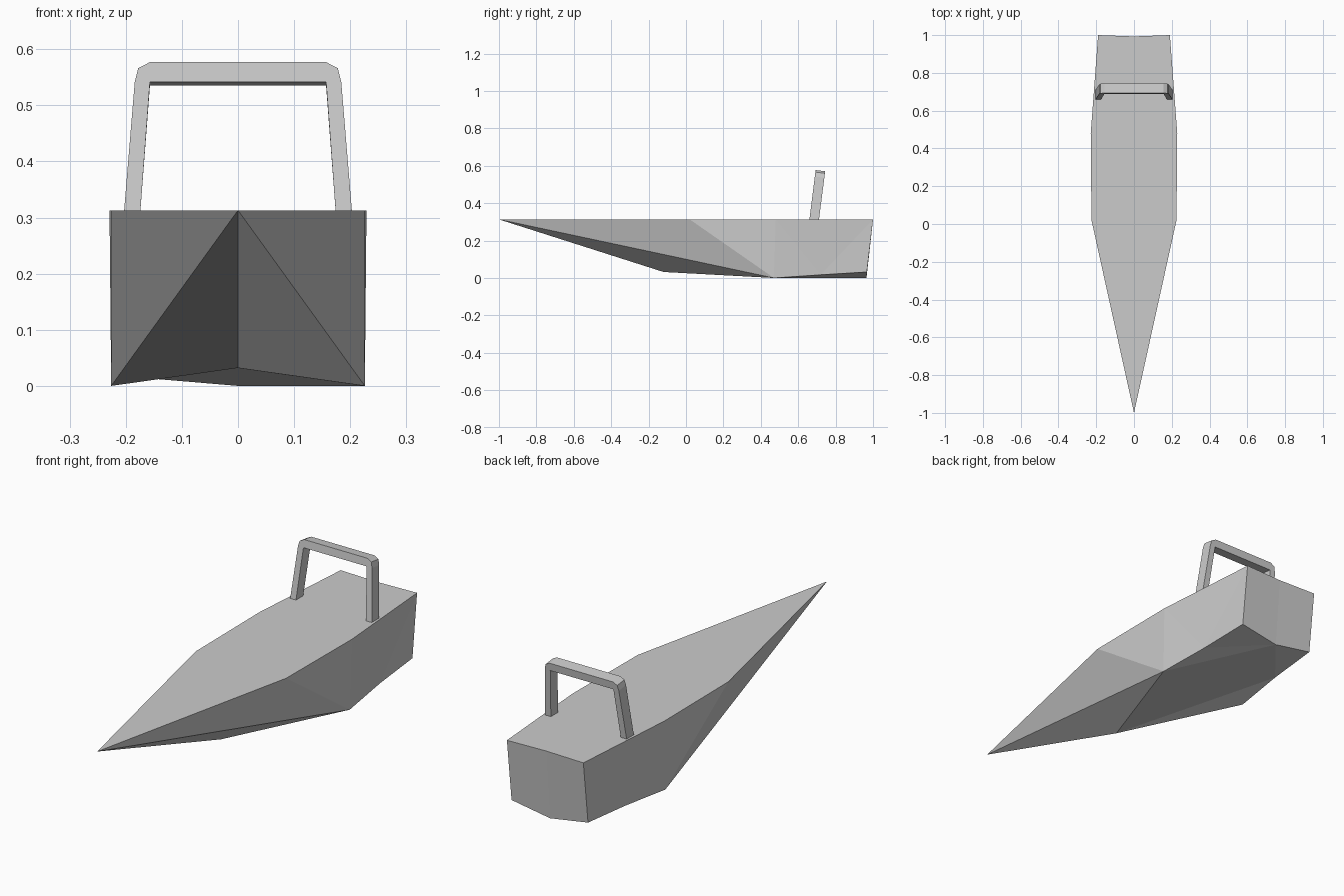
import bpy

if "Cube" in bpy.data.objects:
    bpy.data.objects.remove(bpy.data.objects["Cube"])


def make_object(name, verts, faces):
    mesh = bpy.data.meshes.new(name)
    mesh.from_pydata(verts, [], faces)
    mesh.update()
    obj = bpy.data.objects.new(name, mesh)
    bpy.context.collection.objects.link(obj)
    return obj


DECK = 0.313

# Hull: centreline points, then six points per side (deck rim and chine)
centre = [(0, -1, DECK), (0, -0.12, 0.032), (0, 0.965, 0), (0, 0.993, DECK)]
side = [(0.225, 0.02, DECK), (0.229, 0.48, DECK), (0.19, 1.0, DECK),
        (0.19, 0.967, 0.032), (0.202, 0.72, 0.017), (0.226, 0.47, 0)]
verts = centre + side + [(-x, y, z) for x, y, z in side]
BOW, FOREFOOT, KEEL, STERN = range(4)

faces = []
for first, right in ((4, True), (10, False)):
    rim_f, rim_m, rim_b, ch_b, ch_m, ch_f = range(first, first + 6)
    half = [
        (BOW, ch_f, rim_f), (BOW, FOREFOOT, ch_f),           # bow
        (rim_f, ch_f, rim_m), (rim_m, ch_f, ch_m),           # topsides
        (rim_m, ch_m, rim_b), (rim_b, ch_m, ch_b),
        (rim_b, ch_b, KEEL, STERN),                          # transom
        (KEEL, ch_b, ch_m),                                  # bottom
    ]
    # the bottom is split differently on the two sides
    if right:
        half += [(KEEL, ch_m, ch_f), (KEEL, ch_f, FOREFOOT)]
    else:
        half += [(KEEL, ch_m, FOREFOOT), (FOREFOOT, ch_m, ch_f)]
    faces += half if right else [f[::-1] for f in half]

# Deck, one flat polygon
faces.append((BOW, 4, 5, 6, STERN, 12, 11, 10))
make_object("hull", verts, faces)

# Arch: half outline (outer, inner) swept back, leaning aft
half = [((0.203, 0.312), (0.174, 0.312)),
        ((0.184, 0.542), (0.157, 0.541)),
        ((0.178, 0.566), (0.157, 0.5415)),
        ((0.157, 0.577), (0.156, 0.542))]
half = [half[0], half[1], half[2], half[3]]
rings = half + [((-o[0], o[1]), (-i[0], i[1])) for o, i in reversed(half)]


def lean(x, z, depth):
    y = 0.66 + (z - DECK) * 0.125 + depth
    drop = 0.13 * depth if z > 0.4 else 0
    return (x, y, z - drop)


verts, faces = [], []
for outer, inner in rings:
    verts += [lean(*outer, 0), lean(*outer, 0.051),
              lean(*inner, 0.051), lean(*inner, 0)]
for r in range(len(rings) - 1):
    a, b = 4 * r, 4 * r + 4
    for k in range(4):
        n = (k + 1) % 4
        faces.append((a + k, b + k, b + n, a + n))
last = 4 * (len(rings) - 1)
faces += [(0, 1, 2, 3), (last + 3, last + 2, last + 1, last)]
make_object("roll_arch", verts, faces)
